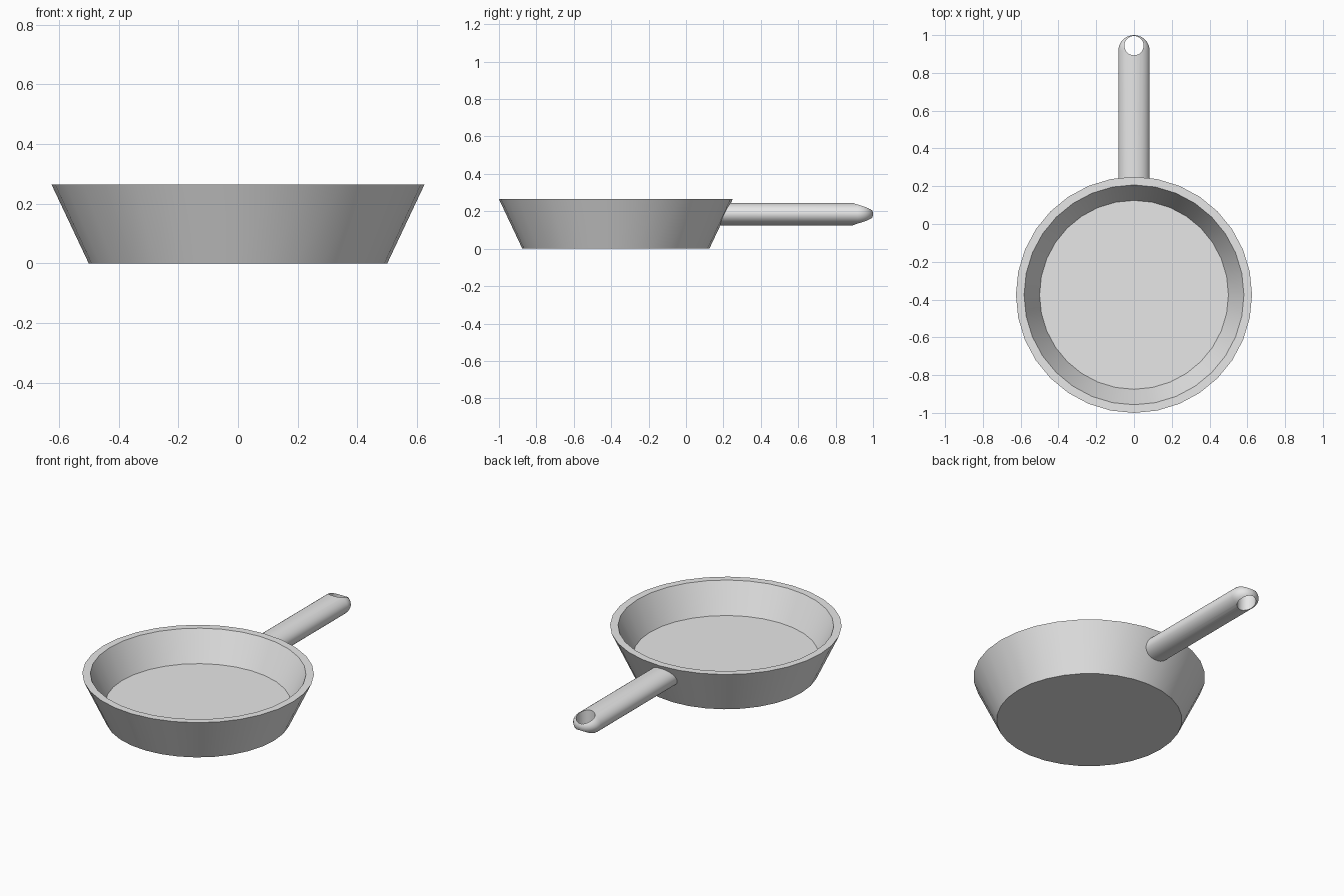
import bpy, bmesh, math

if "Cube" in bpy.data.objects:
    bpy.data.objects.remove(bpy.data.objects["Cube"])

SEG = 32
PAN_Y = -0.375

metal = bpy.data.materials.new("grey metal")
metal.diffuse_color = (0.8, 0.8, 0.8, 1)
metal.use_nodes = True
metal.node_tree.nodes["Principled BSDF"].inputs["Base Color"].default_value = metal.diffuse_color


def make_object(name, bm):
    bmesh.ops.recalc_face_normals(bm, faces=bm.faces)
    mesh = bpy.data.meshes.new(name)
    bm.to_mesh(mesh)
    bm.free()
    mesh.materials.append(metal)
    obj = bpy.data.objects.new(name, mesh)
    bpy.context.collection.objects.link(obj)
    return obj


def activate(obj):
    bpy.ops.object.select_all(action='DESELECT')
    obj.select_set(True)
    bpy.context.view_layer.objects.active = obj


def loft(rings):
    """Skin closed rings of points and cap both ends."""
    bm = bmesh.new()
    loops = [[bm.verts.new(p) for p in ring] for ring in rings]
    for a, b in zip(loops, loops[1:]):
        for i in range(len(a)):
            j = (i + 1) % len(a)
            bm.faces.new((a[i], a[j], b[j], b[i]))
    bm.faces.new(loops[0])
    bm.faces.new(loops[-1])
    return bm


angles = [2 * math.pi * i / SEG for i in range(SEG)]

# Pan: outer base, outer rim, inner rim, inner floor
profile = [(0.5, 0), (0.625, 0.265), (0.582, 0.265), (0.5, 0.092)]
pan = make_object("pan", loft(
    [[(r * math.cos(a), PAN_Y + r * math.sin(a), z) for a in angles]
     for r, z in profile]))

# Handle: oval bar, slanted where it enters the wall, rounded at the tip
HX, HZ, MID_Z, END_Y = 0.083, 0.06, 0.185, 0.917
rings = [[(HX * math.cos(a), 0.19 + 0.47 * HZ * math.sin(a),
           MID_Z + HZ * math.sin(a)) for a in angles]]
for k in range(9):
    t = math.radians(88) * k / 8
    rings.append([(HX * math.cos(t) * math.cos(a), END_Y + HX * math.sin(t),
                   MID_Z + HZ * math.cos(t) * math.sin(a)) for a in angles])
handle = make_object("handle", loft(rings))

# Hanging hole through the handle tip
cutter = make_object("hole_cutter", loft(
    [[(0.051 * math.cos(a), 0.944 + 0.051 * math.sin(a), z) for a in angles]
     for z in (0.0, 0.4)]))
cutter.hide_render = True
hole = handle.modifiers.new("hanging hole", 'BOOLEAN')
hole.operation = 'DIFFERENCE'
hole.solver = 'EXACT'
hole.object = cutter
activate(handle)
bpy.ops.object.modifier_apply(modifier=hole.name)
bpy.data.objects.remove(cutter, do_unlink=True)

for obj in (pan, handle):
    activate(obj)
    bpy.ops.object.shade_smooth_by_angle(angle=math.radians(30))
